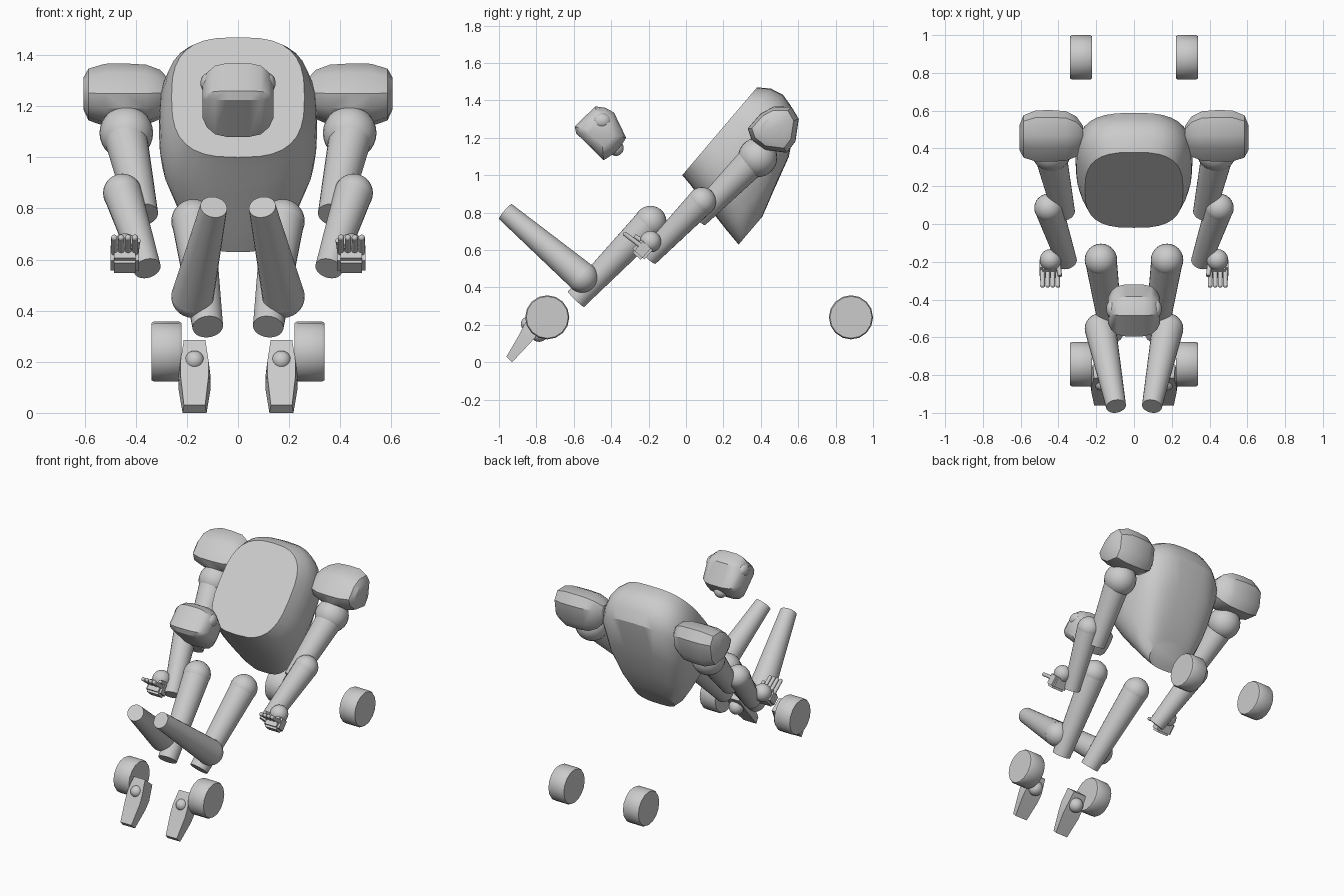
import bpy, bmesh
from math import sin, cos, pi, radians
from mathutils import Vector, Matrix

if "Cube" in bpy.data.objects:
    bpy.data.objects.remove(bpy.data.objects["Cube"])


def finish(name, bm, mirror=True):
    # all meshes are modelled in world space, so mirroring is about x = 0
    bmesh.ops.recalc_face_normals(bm, faces=bm.faces)
    me = bpy.data.meshes.new(name)
    bm.to_mesh(me)
    bm.free()
    ob = bpy.data.objects.new(name, me)
    bpy.context.collection.objects.link(ob)
    if mirror:
        ob.modifiers.new("Mirror", 'MIRROR').use_mirror_merge = False
    return ob


def loft(name, rings, mirror=True):
    bm = bmesh.new()
    vs = [[bm.verts.new(p) for p in r] for r in rings]
    n = len(vs[0])
    for a, b in zip(vs, vs[1:]):
        for i in range(n):
            bm.faces.new((a[i], a[(i + 1) % n], b[(i + 1) % n], b[i]))
    bm.faces.new(vs[0][::-1])
    bm.faces.new(vs[-1])
    return finish(name, bm, mirror)


def ball(name, c, r, mirror=True, scale=(1, 1, 1)):
    bm = bmesh.new()
    m = Matrix.Translation(c) @ Matrix.Diagonal((*scale, 1))
    bmesh.ops.create_uvsphere(bm, u_segments=24, v_segments=14, radius=r, matrix=m)
    return finish(name, bm, mirror)


def limb(name, a, b, r1, r2, seg=24):
    a, b = Vector(a), Vector(b)
    d = b - a
    bm = bmesh.new()
    m = Matrix.Translation((a + b) / 2) @ d.to_track_quat('Z', 'Y').to_matrix().to_4x4()
    bmesh.ops.create_cone(bm, cap_ends=True, segments=seg, radius1=r1, radius2=r2,
                          depth=d.length, matrix=m)
    return finish(name, bm)


def sgn_pow(v, e):
    return abs(v) ** e * (1 if v >= 0 else -1)


def slices(profile, centre, steps):
    # side profile (y, z) scaled about its centre at each x
    cy, cz = centre
    return [[(x, cy + (y - cy) * s, cz + (z - cz) * s) for y, z in profile] for x, s in steps]


# torso: rounded sections stacked backwards from a flat, tilted chest plate
origin = Vector((0, -0.02, 1.0))
up = Vector((0, 0.648, 0.761))
back = Vector((0, 0.761, -0.648))
sections = [(0, 0, 0.617, 0.26), (0.06, -0.01, 0.66, 0.287), (0.13, -0.025, 0.677, 0.305),
            (0.20, -0.037, 0.66, 0.31), (0.27, -0.05, 0.622, 0.30), (0.37, -0.07, 0.445, 0.25),
            (0.43, -0.08, 0.24, 0.20), (0.47, -0.087, 0.11, 0.14)]
rings = []
for d, u0, u1, w in sections:
    ring = []
    for i in range(32):
        a = 2 * pi * i / 32
        x = w * sgn_pow(cos(a), 0.7)
        u = (u0 + u1) / 2 + (u1 - u0) / 2 * sgn_pow(sin(a), 0.7)
        ring.append(origin + Vector((x, 0, 0)) + up * u + back * d)
    rings.append(ring)
loft("torso", rings, False)

# shoulder pads
pad = [(0.33, 1.25), (0.40, 1.33), (0.47, 1.367), (0.565, 1.365), (0.603, 1.30),
       (0.585, 1.18), (0.54, 1.12), (0.42, 1.135), (0.35, 1.19)]
loft("shoulder_pad", slices(pad, (0.45, 1.255),
     [(0.27, 0.45), (0.305, 0.78), (0.36, 0.96), (0.44, 1), (0.52, 0.99), (0.585, 0.82), (0.605, 0.5)]))

# arms
ball("shoulder_joint", (0.437, 0.383, 1.095), 0.105)
limb("upper_arm", (0.442, 0.37, 1.09), (0.372, 0.06, 0.775), 0.085, 0.06)
ball("elbow_joint", (0.452, 0.085, 0.86), 0.076)
limb("forearm", (0.452, 0.085, 0.86), (0.355, -0.2, 0.565), 0.075, 0.054)

# hands
ball("wrist_joint", (0.442, -0.19, 0.645), 0.057)
tilt = Matrix.Rotation(radians(-42), 4, 'X')
bm = bmesh.new()
bmesh.ops.create_cube(bm, size=1, matrix=Matrix.Translation((0.443, -0.232, 0.602)) @ tilt
                      @ Matrix.Diagonal((0.112, 0.085, 0.095, 1)))
bmesh.ops.bevel(bm, geom=bm.edges[:], offset=0.014, segments=2, affect='EDGES')
finish("palm", bm)
for i in range(4):
    x = 0.403 + 0.027 * i
    limb("finger_%d" % (i + 1), (x, -0.245, 0.625), (x, -0.325, 0.685), 0.013, 0.012, 12)
    ball("fingertip_%d" % (i + 1), (x, -0.325, 0.685), 0.0125)
limb("thumb", (0.40, -0.22, 0.64), (0.392, -0.275, 0.675), 0.013, 0.011, 12)

# legs
ball("hip_joint", (0.175, -0.19, 0.75), 0.086)
limb("thigh", (0.175, -0.19, 0.75), (0.118, -0.588, 0.337), 0.084, 0.06)
ball("knee_joint", (0.178, -0.555, 0.455), 0.083)
limb("shin", (0.178, -0.555, 0.455), (0.095, -0.965, 0.805), 0.083, 0.053)

# feet: sloped wedges, section (y, z) pairs from toe to heel with half widths
rings = []
for top, bot, w in [((-0.96, 0.03), (-0.93, 0.0), 0.047), ((-0.89, 0.15), (-0.84, 0.095), 0.063),
                    ((-0.865, 0.20), (-0.80, 0.14), 0.063), ((-0.815, 0.285), (-0.745, 0.225), 0.048)]:
    cx = 0.17
    rings.append([(cx - w * 0.88, *top), (cx + w * 0.88, *top), (cx + w, *bot), (cx - w, *bot)])
loft("foot", rings)
ball("ankle_joint", (0.17, -0.785, 0.157), 0.048)
ball("instep_joint", (0.17, -0.845, 0.205), 0.038)

# wheels
for name, y in (("front_wheel", -0.742), ("rear_wheel", 0.882)):
    prof = [(0.222, 0.112), (0.232, 0.118), (0.328, 0.118), (0.338, 0.112)]
    loft(name, [[(x, y + r * cos(2 * pi * i / 16), 0.24 + r * sin(2 * pi * i / 16))
                 for i in range(16)] for x, r in prof])

# head
face = [(-0.595, 1.26), (-0.485, 1.368), (-0.43, 1.36), (-0.385, 1.335), (-0.32, 1.20),
        (-0.345, 1.16), (-0.385, 1.115), (-0.44, 1.08), (-0.588, 1.225)]
loft("head", slices(face, (-0.455, 1.225),
     [(-0.138, 0.5), (-0.122, 0.74), (-0.09, 0.93), (-0.045, 1), (0.045, 1),
      (0.09, 0.93), (0.122, 0.74), (0.138, 0.5)]), False)
ball("ear", (0.115, -0.45, 1.29), 0.04, scale=(0.8, 1.2, 1))
ball("neck_joint", (0, -0.375, 1.145), 0.042, False)

# smooth shading with crisp edges kept
bpy.ops.object.select_all(action='SELECT')
bpy.context.view_layer.objects.active = bpy.context.scene.objects[0]
bpy.ops.object.shade_smooth_by_angle(angle=radians(32))
